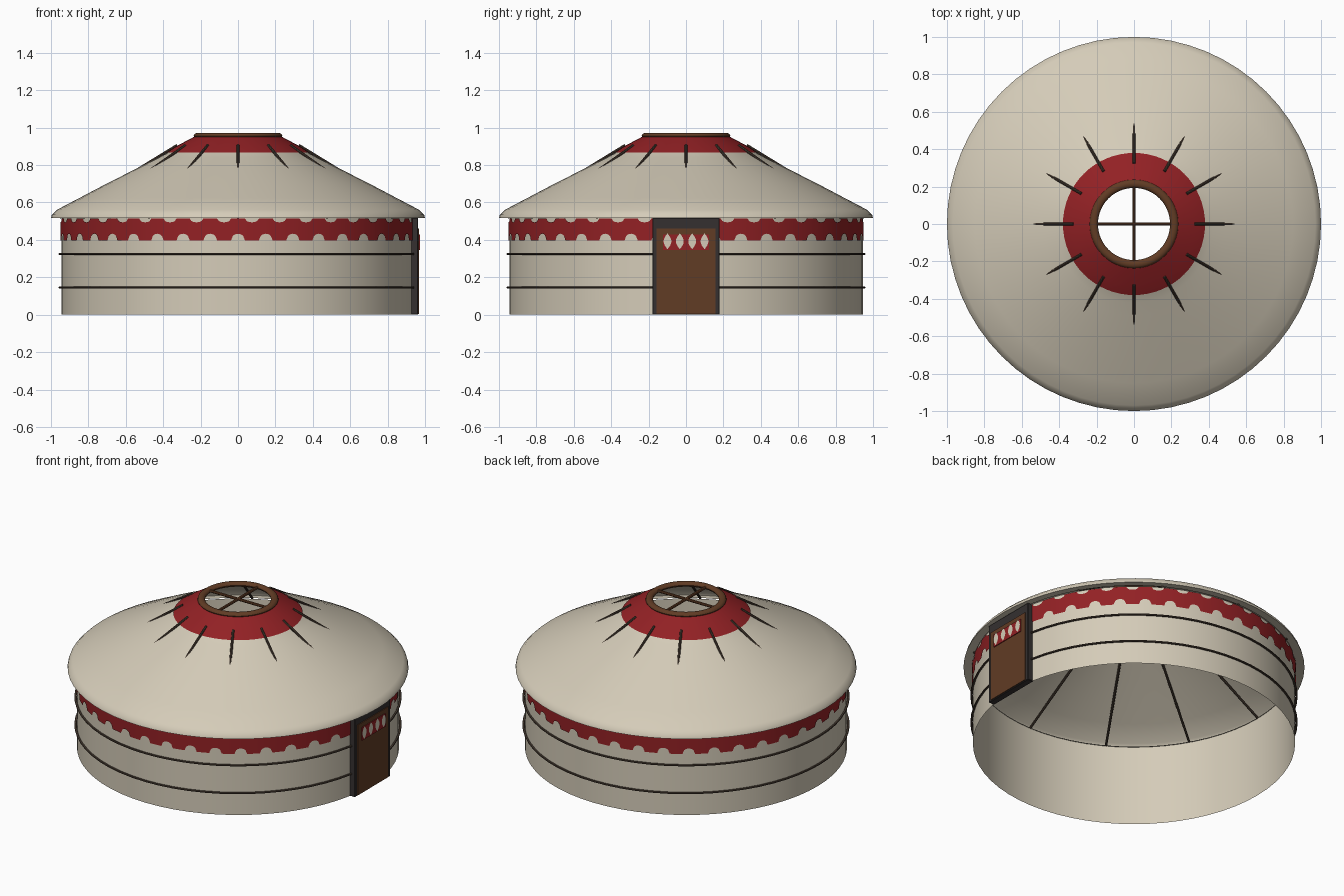
import bpy, bmesh, math
from mathutils import Vector

if "Cube" in bpy.data.objects:
    bpy.data.objects.remove(bpy.data.objects["Cube"], do_unlink=True)


def material(name, rgb):
    m = bpy.data.materials.new(name)
    m.use_nodes = True
    m.diffuse_color = (*rgb, 1)
    bsdf = m.node_tree.nodes["Principled BSDF"]
    bsdf.inputs["Base Color"].default_value = (*rgb, 1)
    bsdf.inputs["Roughness"].default_value = 0.8
    return m


FELT = material("cream felt", (0.66, 0.60, 0.48))
RED = material("red cloth", (0.29, 0.015, 0.018))
BROWN = material("brown wood", (0.12, 0.045, 0.018))
DARK = material("dark frame", (0.035, 0.03, 0.03))
ROPE = material("dark rope", (0.065, 0.045, 0.032))


def finish(name, bm, mat, smooth=True):
    me = bpy.data.meshes.new(name)
    bm.to_mesh(me)
    bm.free()
    me.materials.append(mat)
    ob = bpy.data.objects.new(name, me)
    bpy.context.collection.objects.link(ob)
    if smooth:
        bpy.ops.object.select_all(action="DESELECT")
        ob.select_set(True)
        bpy.context.view_layer.objects.active = ob
        bpy.ops.object.shade_smooth_by_angle(angle=math.radians(40))
    return ob


def polar(r, a, z):
    return Vector((r * math.cos(a), r * math.sin(a), z))


def lathe(name, profile, mat, steps=64, closed=False):
    """Revolve (radius, height) points; steps run along the outward side, bottom to top."""
    bm = bmesh.new()
    rings = [[bm.verts.new(polar(r, math.tau * i / steps, z)) for i in range(steps)]
             for r, z in profile]
    if closed:
        rings.append(rings[0])
    for lo, hi in zip(rings, rings[1:]):
        for i in range(steps):
            j = (i + 1) % steps
            bm.faces.new((lo[i], lo[j], hi[j], hi[i]))
    return finish(name, bm, mat)


def torus(name, radius, z, w, h, mat, sides=10):
    loop = [(radius + w * math.cos(math.tau * k / sides),
             z + h * math.sin(math.tau * k / sides)) for k in range(sides)]
    return lathe(name, loop, mat, closed=True)


def box(name, lo, hi, mat, bevel=0.0):
    lo, hi = Vector(lo), Vector(hi)
    bm = bmesh.new()
    bmesh.ops.create_cube(bm, size=1)
    for v in bm.verts:
        v.co = (lo + hi) / 2 + v.co * (hi - lo)
    if bevel:
        bmesh.ops.bevel(bm, geom=bm.edges[:], offset=bevel, segments=1, affect="EDGES")
    return finish(name, bm, mat, False)


def rod(name, a, b, radius, mat):
    d = b - a
    bm = bmesh.new()
    bmesh.ops.create_cone(bm, cap_ends=True, segments=8, radius1=radius,
                          radius2=radius, depth=d.length)
    rot = d.to_track_quat("Z", "Y")
    for v in bm.verts:
        v.co = rot @ v.co + (a + b) / 2
    return finish(name, bm, mat)


# Felt wall, open at the bottom
lathe("wall", [(0.945, 0), (0.945, 0.52)], FELT)

# Roof with a turned-down eave and an open crown
lathe("roof", [(0.945, 0.525), (1, 0.517), (0.995, 0.535), (0.97, 0.56), (0.85, 0.623),
               (0.7, 0.702), (0.49, 0.808), (0.42, 0.843), (0.38, 0.864),
               (0.33, 0.897), (0.22, 0.955)], FELT)

# Red collar around the crown
lathe("roof_collar", [(0.38, 0.868), (0.33, 0.901), (0.22, 0.959)], RED)

# Red band with scallops along both edges
def bump(t):
    """Rounded bump in the middle of each unit of t."""
    u = abs((t % 1) - 0.5) / 0.25
    return math.sqrt(max(0, 1 - u * u))


bm = bmesh.new()
SCALLOPS, SUB = 40, 16
columns = []
for i in range(SCALLOPS * SUB):
    t = i / SUB
    a = math.tau * t / SCALLOPS
    low = 0.397 + 0.036 * bump(t + 0.5)
    high = 0.514 - 0.02 * bump(t)
    columns.append([bm.verts.new(polar(0.95, a, z)) for z in (low, high)])
for c, d in zip(columns, columns[1:] + columns[:1]):
    bm.faces.new((c[0], d[0], d[1], c[1]))
finish("scalloped_band", bm, RED)

# Ropes around the wall
for label, z in (("lower", 0.145), ("upper", 0.325)):
    torus(label + "_rope", 0.953, z, 0.007, 0.006, ROPE, 8)

# Roof poles, showing through the felt near the crown
for i in range(12):
    a = math.tau * i / 12
    rod(f"roof_pole_{i + 1}", polar(0.955, a, 0.52), polar(0.325, a, 0.906), 0.0075, ROPE)

# Crown ring and its crossed bars
torus("crown_ring", 0.215, 0.956, 0.022, 0.016, BROWN, 12)
for i in range(2):
    a = math.pi / 2 * i
    rod(f"crown_bar_{i + 1}", polar(-0.21, a, 0.957), polar(0.21, a, 0.957), 0.009, BROWN)

# Door on the left side
box("door_frame", (0.92, -0.18, 0), (0.963, 0.18, 0.518), DARK, 0.003)
box("door_panel", (0.95, -0.157, 0.005), (0.968, 0.157, 0.46), BROWN)
box("door_cloth", (0.966, -0.122, 0.347), (0.973, 0.122, 0.43), RED)

# Cream pointed petals on the door cloth
for k in range(4):
    y = -0.099 + 0.066 * k
    bm = bmesh.new()
    n = 8
    edge = [(math.sin(math.pi * s / n), s / n) for s in range(n + 1)]
    right = [(0.021 * w, h) for w, h in edge]
    left = [(-0.021 * w, h) for w, h in edge[-2:0:-1]]
    bm.faces.new([bm.verts.new((0.975, y + w, 0.35 + 0.085 * h)) for w, h in right + left])
    finish(f"door_petal_{k + 1}", bm, FELT, False)
